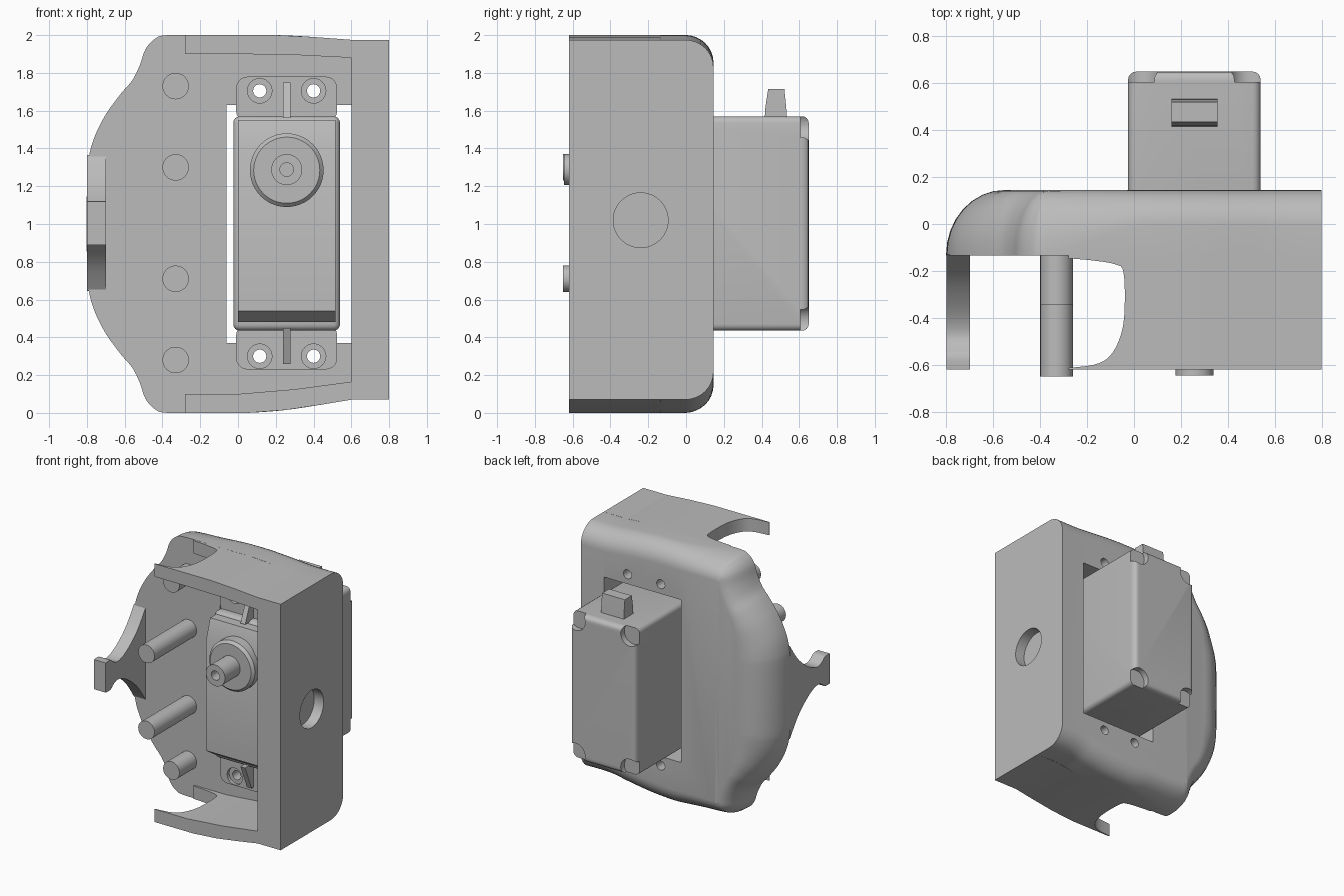
import bpy, bmesh, math
from mathutils import Vector

old = bpy.data.objects.get("Cube")
if old:
    bpy.data.objects.remove(old)

grey = bpy.data.materials.new("plain_grey")
grey.use_nodes = True
grey.diffuse_color = (0.5, 0.5, 0.5, 1)
grey.node_tree.nodes["Principled BSDF"].inputs["Base Color"].default_value = (0.5, 0.5, 0.5, 1)

PLACE = {"x": lambda u, v, d: (d, u, v),
         "y": lambda u, v, d: (u, d, v),
         "z": lambda u, v, d: (u, v, d)}


def skin(name, rings):
    """Loft closed rings of equal length and cap both ends."""
    bm = bmesh.new()
    loops = [[bm.verts.new(p) for p in ring] for ring in rings]
    n = len(loops[0])
    for a, b in zip(loops, loops[1:]):
        for i in range(n):
            j = (i + 1) % n
            bm.faces.new((a[i], a[j], b[j], b[i]))
    bm.faces.new(loops[0])
    bm.faces.new(loops[-1])
    bmesh.ops.recalc_face_normals(bm, faces=bm.faces)
    mesh = bpy.data.meshes.new(name)
    bm.to_mesh(mesh)
    bm.free()
    mesh.materials.append(grey)
    ob = bpy.data.objects.new(name, mesh)
    bpy.context.collection.objects.link(ob)
    return ob


def prism(name, pts, axis, a, b):
    return skin(name, [[PLACE[axis](u, v, d) for u, v in pts] for d in (a, b)])


def circle(u, v, r, n=32):
    return [(u + r * math.cos(math.tau * i / n), v + r * math.sin(math.tau * i / n)) for i in range(n)]


def rect(u0, u1, v0, v1):
    return [(u0, v0), (u1, v0), (u1, v1), (u0, v1)]


def round_rect(u0, u1, v0, v1, r, n=5):
    pts = []
    for q, (u, v) in enumerate([(u1 - r, v1 - r), (u0 + r, v1 - r), (u0 + r, v0 + r), (u1 - r, v0 + r)]):
        for i in range(n + 1):
            t = (q + i / n) * math.pi / 2
            pts.append((u + r * math.cos(t), v + r * math.sin(t)))
    return pts


def apply(ob, kind, **settings):
    mod = ob.modifiers.new(kind.title(), kind)
    for key, value in settings.items():
        setattr(mod, key, value)
    bpy.context.view_layer.objects.active = ob
    bpy.ops.object.modifier_apply(modifier=mod.name)


def cut(targets, cutter):
    for ob in targets:
        apply(ob, "BOOLEAN", operation="DIFFERENCE", solver="EXACT", object=cutter)
    bpy.data.objects.remove(cutter)


def smooth_path(pts, n=4):
    """Catmull-Rom curve through the points."""
    p = [Vector(q) for q in pts]
    p = [p[0]] + p + [p[-1]]
    out = []
    for a, b, c, d in zip(p, p[1:], p[2:], p[3:]):
        for i in range(n):
            t = i / n
            out.append(0.5 * (2 * b + (c - a) * t + (2 * a - 5 * b + 4 * c - d) * t ** 2
                              + (3 * b - a - 3 * c + d) * t ** 3))
    return out + [p[-1]]


def blend(x, x0, x1, a, b):
    t = min(1, max(0, (x - x0) / (x1 - x0)))
    return a + (b - a) * t * t * (3 - 2 * t)


# Back plate with a rounded rear edge
FRONT, PLATE, BACK = -0.62, -0.135, 0.145
side = [(-0.1, 2), (-0.37, 2), (-0.44, 1.98), (-0.49, 1.925), (-0.52, 1.84), (-0.56, 1.76),
        (-0.62, 1.69), (-0.7, 1.58), (-0.76, 1.46), (-0.79, 1.35), (-0.8, 1.22)]
top_edge = [(0.8, 1.975), (0.6, 1.975), (0.4, 1.99), (0.2, 2)]
low_edge = [(0.05, 0), (0.25, 0.015), (0.45, 0.045), (0.6, 0.07), (0.8, 0.07)]
outline = smooth_path(top_edge + side + [(x, 2 - z) for x, z in reversed(side)] + low_edge)
normals = []
for i, p in enumerate(outline):
    if i in (0, len(outline) - 1):
        normals.append(Vector((0, -1 if i == 0 else 1)))
    else:
        d = (outline[i + 1] - outline[i - 1]).normalized()
        normals.append(Vector((-d.y, d.x)))
rings = [[(p.x, PLATE, p.y) for p in outline]]
STEPS = 8
for k in range(STEPS + 1):
    t = k / STEPS * math.pi / 2
    ring = []
    for p, n in zip(outline, normals):
        r = blend(abs(p.y - 1), 0.4, 0.8, 0.25, 0.145)
        h = blend(p.x, -0.45, 0.1, 0.275, 0.15)
        q = p + n * r * (1 - math.cos(t))
        ring.append((q.x, BACK - h + h * math.sin(t), q.y))
    rings.append(ring)
back_plate = skin("back_plate", rings)

# Side walls
top_wall = prism("top_wall", [(-0.28, 2)] + top_edge[:0:-1]
                 + [(0.6, 1.88), (0.3, 1.895), (0, 1.9), (-0.28, 1.9)], "y", FRONT, PLATE)
bottom_wall = prism("bottom_wall", [(-0.28, 0)] + low_edge[:-1]
                    + [(0.6, 0.165), (0.3, 0.125), (0, 0.1), (-0.28, 0.1)], "y", FRONT, PLATE)
end_wall = prism("end_wall", rect(0.6, 0.8, 0.07, 1.975), "y", FRONT, PLATE)

# Hooked opening in the top and bottom walls
hook = smooth_path([(-0.3, -0.145), (-0.18, -0.155), (-0.08, -0.172), (-0.045, -0.205), (-0.04, -0.36),
                    (-0.055, -0.47), (-0.1, -0.56), (-0.17, -0.6), (-0.3, -0.615)])
cut([top_wall, bottom_wall], prism("hook_cutter", [tuple(p) for p in hook], "z", -0.1, 2.1))

# Motor slot, shallow round recess and screw holes
cut([back_plate], prism("slot_cutter", rect(-0.06, 0.6, 0.37, 1.63), "y", -0.3, 0.3))
cut([back_plate, end_wall], prism("recess_cutter", circle(-0.24, 1.02, 0.145, 48), "x", 0.72, 0.9))
SCREWS = [(x, z) for x in (0.115, 0.4) for z in (0.3, 1.705)]
for x, z in SCREWS:
    cut([back_plate], prism("screw_cutter", circle(x, z, 0.035, 24), "y", -0.3, 0.3))

# Flared arm with a wider tip
half = [(-0.62, 0.115), (-0.56, 0.115), (-0.52, 0.085), (-0.47, 0.07), (-0.4, 0.09),
        (-0.32, 0.14), (-0.24, 0.21), (-0.18, 0.285), (-0.13, 0.36)]
arm = smooth_path(half, 3)
prism("flared_arm", [(p.x, 1.005 + p.y) for p in arm] + [(p.x, 1.005 - p.y) for p in reversed(arm)],
      "x", -0.8, -0.7)

# Pegs
for z, tip in ((1.73, -0.345), (1.3, -0.65), (0.71, -0.65), (0.28, -0.345)):
    prism("peg", circle(-0.33, z, 0.07), "y", tip, PLATE + 0.02)

# Motor case with rounded edges and corner screw notches
LEFT, RIGHT, LOW, HIGH, AXIS = -0.025, 0.54, 0.435, 1.57, 0.258
case = prism("motor_case", rect(LEFT, RIGHT, LOW, HIGH), "y", -0.27, 0.65)
apply(case, "BEVEL", width=0.035, segments=4)
for x in (LEFT + 0.05, RIGHT - 0.05):
    for z in (LOW + 0.05, HIGH - 0.05):
        cut([case], prism("notch_cutter", circle(x, z, 0.08, 24), "y", 0.605, 0.8))
prism("motor_front_cover", [(-0.25, 0.48), (-0.3, 0.48), (-0.39, 0.54), (-0.39, 1.4), (-0.34, 1.55),
                            (-0.25, 1.55)], "x", 0, 0.515)

# Mounting tabs with stepped holes and stiffening ribs
for z0, z1, rib in ((0.23, 0.47, (0.26, 0.45)), (1.54, 1.78, (1.75, 1.56))):
    tab = prism("mounting_tab", round_rect(-0.01, 0.525, z0, z1, 0.06), "y", -0.205, PLATE)
    for x, z in SCREWS:
        if z0 < z < z1:
            cut([tab], prism("bore_cutter", circle(x, z, 0.035, 24), "y", -0.3, 0))
            cut([tab], prism("step_cutter", circle(x, z, 0.065, 24), "y", -0.3, -0.18))
    outer, inner = rib
    prism("tab_rib", [(-0.2, outer), (-0.23, outer), (-0.31, inner), (-0.2, inner)],
          "x", AXIS - 0.02, AXIS + 0.02)

# Output boss and hollow shaft
boss = [[(x, y, z) for x, z in circle(AXIS, 1.285, r, 48)]
        for y, r in ((-0.3, 0.195), (-0.44, 0.195), (-0.46, 0.175))]
skin("output_boss", boss)
shaft = prism("output_shaft", circle(AXIS, 1.288, 0.082), "y", -0.645, -0.4)
cut([shaft], prism("shaft_cutter", circle(AXIS, 1.288, 0.036, 24), "y", -0.7, -0.55))

# Tapered cable outlet
skin("cable_outlet", [[(x, y, z) for x, y in rect(0.16, 0.355, y0, y1)]
                      for z, y0, y1 in ((1.55, 0.415, 0.535), (1.62, 0.42, 0.53), (1.715, 0.435, 0.52))])

# Smooth curved surfaces, keep edges sharp
bpy.ops.object.select_all(action="DESELECT")
for ob in bpy.context.scene.objects:
    if ob.type == "MESH":
        ob.select_set(True)
        bpy.context.view_layer.objects.active = ob
bpy.ops.object.shade_smooth_by_angle(angle=math.radians(30))
